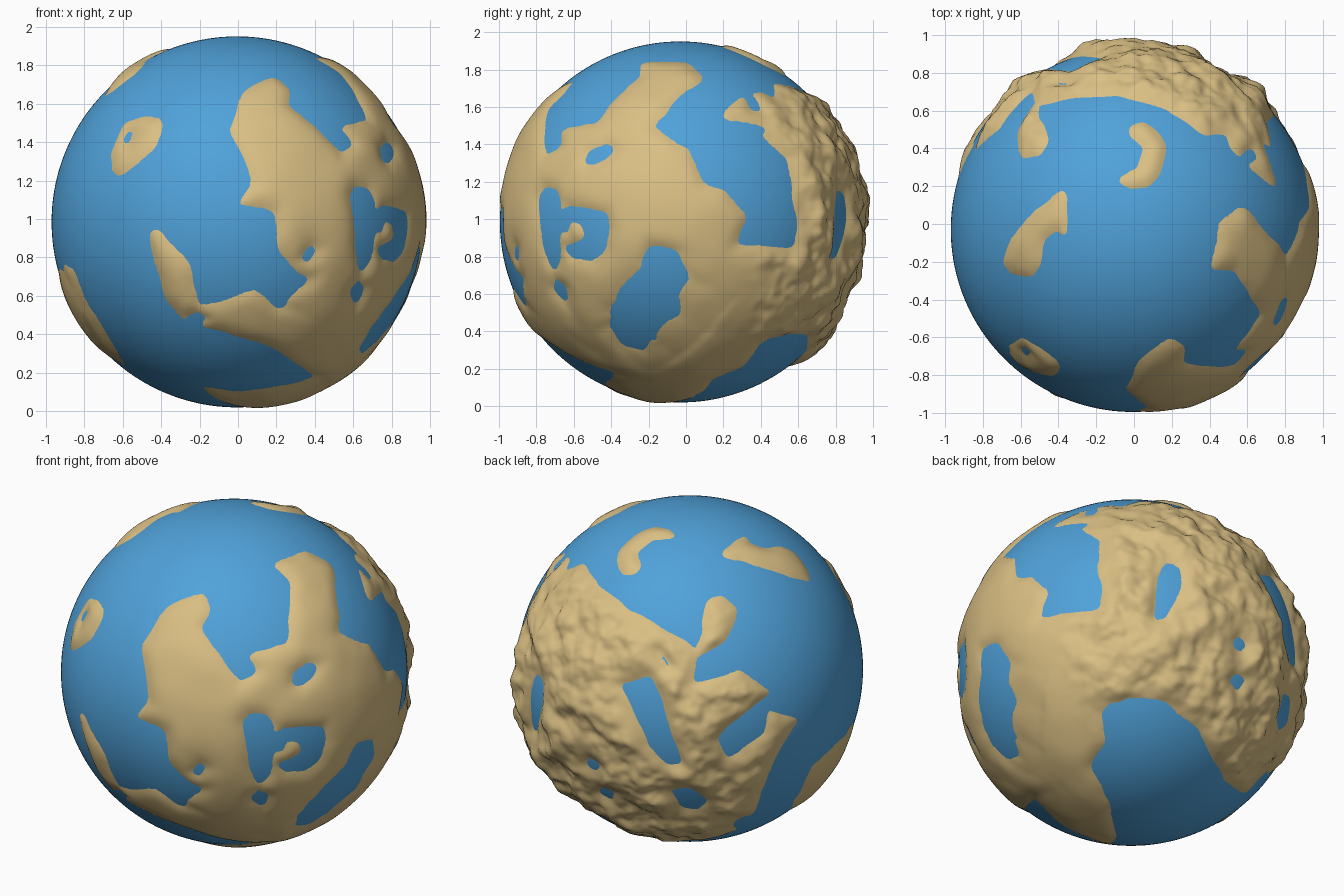
import bpy, bmesh, math
from mathutils import Vector, noise

CENTRE, R = Vector((-0.005, -0.03, 0.985)), 0.965

# Sketch planes: azimuth, elevation, centre and radius of the globe in sketch units
FRONT = (0, 0, 237, 223, 185)
RIGHT = (90, 0, 681, 222, 180.5)
TOP = (0, 90, 1133, 231, 182)
FRONT_RIGHT = (35, 24, 233, 672, 173)
BACK_LEFT = (215, 24, 690, 669, 173)
BACK_RIGHT = (140, -30, 1133, 673, 173)


def material(name, rgb):
    m = bpy.data.materials.new(name)
    m.diffuse_color = (*rgb, 1)
    return m


def ball(name, subdiv, mat):
    bpy.ops.mesh.primitive_ico_sphere_add(subdivisions=subdiv, radius=1)
    ob = bpy.context.object
    ob.name = name
    ob.data.materials.append(mat)
    bpy.ops.object.shade_smooth()
    return ob


def signed_distance(u, v, edges):
    best, inside = 9.0, False
    for ax, ay, dx, dy, ll in edges:
        px, py = u - ax, v - ay
        t = (px * dx + py * dy) / ll
        t = 0 if t < 0 else 1 if t > 1 else t
        ex, ey = px - dx * t, py - dy * t
        d = ex * ex + ey * ey
        if d < best:
            best = d
        if (ay > v) != (ay + dy > v) and px < dx * py / dy:
            inside = not inside
    return math.sqrt(best) if inside else -math.sqrt(best)


# Ocean
ocean = ball("ocean", 6, material("water", (0.08, 0.36, 0.70)))
for v in ocean.data.vertices:
    v.co = CENTRE + v.co * R

# Land starts as a ball; the coast field is positive on land
land = ball("land", 7, material("soil", (0.70, 0.52, 0.23)))
dirs = [v.co.normalized() for v in land.data.vertices]
wobble = [p + 0.012 * noise.noise_vector(p * 9) for p in dirs]
M = 0.15
field = [-M] * len(dirs)


def paint(view, sign, *c):
    """Raise (+1) or sink (-1) the area inside an outline drawn on a view."""
    az, el, cx, cy, rad = view
    az, el = math.radians(az), math.radians(el)
    right = Vector((math.cos(az), math.sin(az), 0))
    d = Vector((math.sin(az) * math.cos(el), -math.cos(az) * math.cos(el), math.sin(el)))
    up = d.cross(right)
    pts = [((c[i] - cx) / rad, (cy - c[i + 1]) / rad) for i in range(0, len(c), 2)]
    edges = []
    for (ax, ay), (bx, by) in zip(pts, pts[1:] + pts[:1]):
        dx, dy = bx - ax, by - ay
        edges.append((ax, ay, dx, dy, dx * dx + dy * dy))
    u0, u1 = min(p[0] for p in pts) - M, max(p[0] for p in pts) + M
    v0, v1 = min(p[1] for p in pts) - M, max(p[1] for p in pts) + M
    for i, p in enumerate(wobble):
        if p.dot(d) < 0.03:
            continue
        u, v = p.dot(right), p.dot(up)
        if u0 < u < u1 and v0 < v < v1:
            s = max(-M, min(M, signed_distance(u, v, edges)))
            field[i] = max(field[i], s) if sign > 0 else min(field[i], -s)


# Continent: back and underside, right side, lower front, left side, upper back
paint(BACK_RIGHT, 1, 1010, 560, 1060, 530, 1100, 525, 1150, 508, 1200, 520, 1260, 560,
      1300, 640, 1303, 700, 1280, 760, 1245, 795, 1225, 780, 1200, 730, 1160, 700,
      1108, 703, 1108, 740, 1092, 765, 1112, 805, 1118, 842, 1050, 828, 990, 772,
      965, 690, 975, 610)
paint(FRONT_RIGHT, 1, 165, 603, 203, 590, 209, 605, 199, 625, 220, 655, 238, 680,
      256, 668, 247, 652, 287, 640, 289, 580, 271, 562, 305, 549, 336, 565, 340, 632,
      375, 648, 400, 680, 388, 740, 340, 810, 270, 840, 215, 832, 185, 800, 205, 785,
      187, 780, 168, 758, 165, 728, 135, 713, 148, 700, 141, 645)
paint(FRONT, 1, 148, 232, 158, 229, 190, 266, 200, 308, 255, 291, 278, 310, 318, 303,
      345, 320, 340, 372, 300, 398, 230, 404, 197, 387, 240, 393, 285, 387, 318, 378,
      272, 348, 225, 332, 188, 326, 165, 300)
paint(BACK_LEFT, 1, 548, 590, 580, 568, 610, 595, 675, 633, 693, 641, 703, 632, 702, 600,
      722, 593, 739, 607, 728, 637, 698, 655, 692, 683, 740, 668, 771, 690, 745, 710,
      716, 735, 728, 758, 765, 730, 768, 708, 800, 718, 775, 755, 755, 812, 700, 830,
      600, 815, 540, 760, 525, 680)
paint(TOP, 1, 1115, 97, 1165, 110, 1205, 137, 1227, 135, 1229, 150, 1262, 180, 1280, 193,
      1262, 148, 1268, 122, 1285, 125, 1230, 75, 1130, 60, 1060, 80)

# Seas and bays
paint(FRONT, -1, 272, 350, 225, 332, 180, 350, 197, 386, 240, 392, 285, 386, 318, 377)
paint(RIGHT, -1, 735, 245, 748, 218, 725, 190, 705, 185, 690, 150, 653, 126, 700, 85,
      735, 80, 718, 118, 755, 128, 788, 160, 795, 205, 799, 230, 795, 248)
paint(TOP, -1, 1037, 107, 1115, 97, 1165, 110, 1205, 137, 1227, 135, 1229, 150, 1262, 180,
      1283, 195, 1285, 255, 1248, 212, 1225, 203, 1180, 215, 1120, 215, 1060, 180)
paint(BACK_RIGHT, -1, 1122, 838, 1112, 800, 1092, 765, 1108, 740, 1102, 712, 1130, 698,
      1165, 700, 1200, 730, 1228, 783, 1200, 815)

# Lakes
paint(RIGHT, -1, 641, 260, 650, 245, 680, 250, 675, 290, 668, 318, 650, 328, 646, 352,
      625, 345, 608, 325, 612, 312, 638, 310, 650, 290)
paint(FRONT_RIGHT, -1, 288, 682, 290, 670, 305, 660, 317, 662, 312, 675, 298, 685)
paint(FRONT_RIGHT, -1, 242, 720, 248, 710, 265, 710, 273, 722, 271, 770, 258, 784, 249, 770)
paint(FRONT_RIGHT, -1, 300, 724, 322, 723, 326, 737, 320, 757, 305, 769, 285, 770, 275, 762,
      285, 757, 299, 752, 298, 740, 284, 738, 283, 750, 273, 750, 279, 724)
paint(FRONT_RIGHT, -1, 293, 825, 305, 803, 335, 773, 355, 747, 372, 737, 373, 755,
      355, 787, 325, 814)
paint(FRONT_RIGHT, -1, 189, 770, 198, 758, 207, 764, 200, 774)
paint(FRONT_RIGHT, -1, 249, 796, 258, 786, 268, 794, 260, 806)
paint(FRONT, -1, 184, 320, 196, 312, 208, 319, 196, 329)
paint(BACK_RIGHT, -1, 1159, 580, 1168, 561, 1181, 568, 1184, 585, 1168, 620, 1155, 622)
paint(BACK_RIGHT, -1, 1232, 643, 1240, 634, 1248, 645, 1240, 655)
paint(BACK_RIGHT, -1, 1229, 680, 1238, 671, 1248, 680, 1238, 694)
paint(BACK_LEFT, -1, 620, 682, 650, 673, 660, 690, 668, 720, 684, 763, 668, 763, 650, 745,
      640, 720)
paint(BACK_LEFT, -1, 670, 787, 690, 785, 710, 798, 698, 810, 680, 806)
paint(BACK_LEFT, -1, 656, 648, 662, 648, 674, 664, 668, 667)
paint(TOP, -1, 1240, 155, 1252, 148, 1258, 163, 1247, 165)

# Islands
paint(TOP, 1, 1130, 127, 1145, 123, 1158, 132, 1167, 150, 1160, 177, 1148, 189, 1128, 190,
      1116, 182, 1138, 168, 1144, 150, 1130, 138)
paint(TOP, 1, 1002, 265, 1012, 238, 1030, 218, 1058, 193, 1067, 193, 1067, 242, 1058, 230,
      1045, 240, 1040, 265, 1032, 279, 1012, 276)
paint(FRONT, 1, 111, 155, 125, 125, 143, 117, 162, 120, 163, 132, 155, 150, 120, 179, 112, 172)
paint(FRONT, -1, 122, 144, 130, 131, 136, 134, 128, 148)
paint(FRONT, 1, 64, 265, 75, 270, 84, 297, 104, 330, 128, 369, 108, 356, 75, 310)
paint(BACK_LEFT, 1, 789, 812, 812, 765, 850, 732, 850, 765, 822, 802)

# Soften the coast field over mesh neighbours
for _ in range(2):
    total, count = list(field), [1] * len(field)
    for e in land.data.edges:
        a, b = e.vertices
        total[a] += field[b]
        total[b] += field[a]
        count[a] += 1
        count[b] += 1
    field = [t / n for t, n in zip(total, count)]

# Relief: low plains everywhere, rough mountains at the back
height = []
peak_axis = Vector((-0.05, 1, -0.05)).normalized()
for p, f in zip(dirs, field):
    h = 0.020 * math.tanh(f / 0.05)
    if f > 0:
        inland = min(1, f / 0.09)
        m = max(0, min(1, (p.dot(peak_axis) - 0.25) / 0.45))
        m = m * m * (3 - 2 * m)
        h += inland * 0.006 * noise.noise(p * 5)
        h += inland * m * (0.014 + 0.034 * noise.fractal(p * 6.5, 1.0, 2.0, 3))
        h = max(0.002, min(0.066, h))
    height.append(h)
for v, p, h in zip(land.data.vertices, dirs, height):
    v.co = CENTRE + p * (R + h)
    v.co.z = max(v.co.z, 0)
    v.co.y = min(v.co.y, 1)

# Remove the part of the land that lies wholly under water
bm = bmesh.new()
bm.from_mesh(land.data)
bm.verts.ensure_lookup_table()
bmesh.ops.delete(bm, geom=[v for v in bm.verts if height[v.index] < -0.012], context='VERTS')
bm.to_mesh(land.data)
bm.free()
